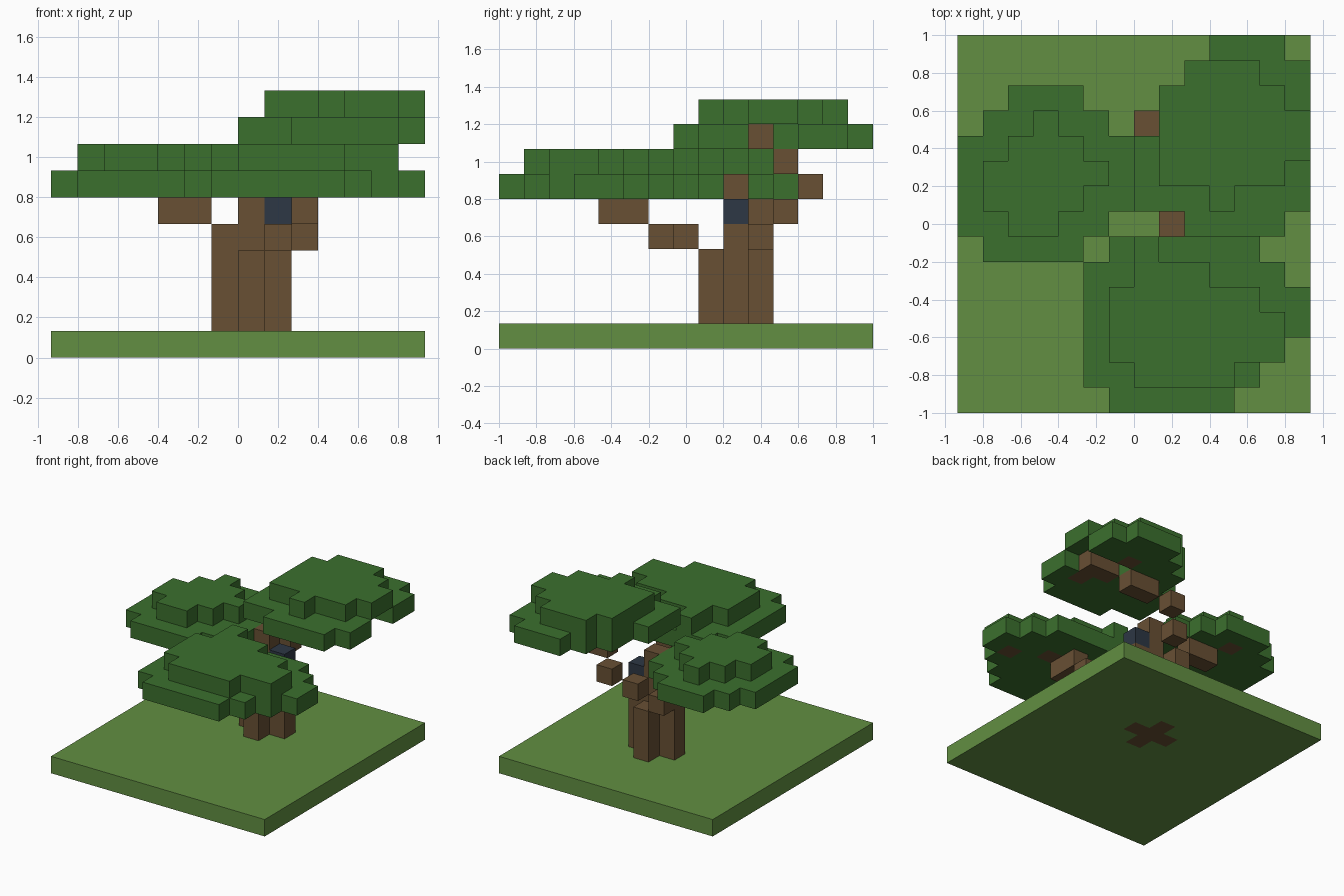
import bpy
import bmesh
from mathutils import Vector

if "Cube" in bpy.data.objects:
    bpy.data.objects.remove(bpy.data.objects["Cube"], do_unlink=True)

UNIT = 2 / 15
NX, NY = 14, 15


def make_material(name, color):
    mat = bpy.data.materials.new(name)
    mat.use_nodes = True
    mat.diffuse_color = (*color, 1)
    mat.node_tree.nodes["Principled BSDF"].inputs["Base Color"].default_value = (*color, 1)
    return mat


grass = make_material("grass green", (0.122, 0.275, 0.054))
leaf = make_material("leaf green", (0.044, 0.162, 0.027))
bark = make_material("bark brown", (0.138, 0.08, 0.034))
slate = make_material("slate blue", (0.026, 0.038, 0.058))


def layer(level, first_row, spans):
    """Cells of one leaf layer: each span is the first and last column of a row."""
    return {(x, first_row + i, level)
            for i, (a, b) in enumerate(spans) for x in range(a, b + 1)}


def column(x, y, top):
    return {(x, y, z) for z in range(top + 1)}


# Trunk: a plus-shaped cluster of columns rooted in the ground
trunk = column(7, 9, 6) | column(6, 9, 4) | column(8, 9, 4) | column(7, 8, 3) | column(7, 10, 3)

# Branches, each a stepped path of blocks ending inside a canopy
front_branch = {(8, 7, 4), (9, 6, 4), (9, 5, 5), (9, 4, 5), (10, 4, 6), (12, 3, 6)}
side_branch = {(6, 10, 4), (5, 10, 5), (4, 10, 5), (3, 11, 6)}
back_branch = {(7, 11, 5), (8, 12, 6), (9, 11, 7), (10, 11, 7),
               (11, 10, 8), (12, 10, 8), (12, 9, 8), (11, 12, 8)}
wood = trunk | front_branch | side_branch | back_branch

# Canopies: a wide lower layer and a smaller one on top
front_canopy = (layer(6, 0, [(6, 10), (5, 11), (5, 12), (5, 13), (5, 13), (5, 12), (6, 11)])
                | layer(7, 1, [(7, 10), (6, 12), (6, 12), (6, 11), (7, 9), (7, 7)])) - wood
side_canopy = (layer(6, 6, [(1, 4), (0, 5), (0, 6), (0, 6), (0, 6), (1, 5), (2, 4)])
               | layer(7, 7, [(2, 3), (1, 4), (1, 5), (2, 4), (3, 3)])) - wood
hollow = {(x, y, 8) for x, y in ((11, 11), (12, 11), (13, 10), (13, 11))}
back_canopy = (layer(8, 7, [(9, 12), (7, 13), (7, 13), (7, 13), (8, 13), (8, 13), (9, 13), (10, 12)])
               | layer(9, 8, [(10, 10), (8, 12), (8, 13), (8, 13), (8, 12), (9, 11)])) - wood - hollow

ground = {(x, y, 0) for x in range(NX) for y in range(NY)} - trunk
perch = {(8, 9, 5)}

parts = {
    "ground": (ground, grass),
    "trunk": (trunk, bark),
    "front_branch": (front_branch, bark),
    "side_branch": (side_branch, bark),
    "back_branch": (back_branch, bark),
    "front_canopy": (front_canopy, leaf),
    "side_canopy": (side_canopy, leaf),
    "back_canopy": (back_canopy, leaf),
    "blue_block": (perch, slate),
}
filled = set().union(*(cells for cells, _ in parts.values()))


def build(name, cells, mat):
    """Join the cells into one mesh that has only the exposed faces."""
    bm = bmesh.new()
    for cell in sorted(cells):
        centre = Vector(cell) + Vector((0.5, 0.5, 0.5)) - Vector((NX / 2, NY / 2, 0))
        for axis in range(3):
            for sign in (-1, 1):
                n = Vector((0, 0, 0))
                n[axis] = sign
                if tuple(int(c + d) for c, d in zip(cell, n)) in filled:
                    continue
                u = Vector((0, 0, 0))
                u[(axis + 1) % 3] = 1
                v = n.cross(u)
                corners = (-u - v, u - v, u + v, v - u)
                bm.faces.new([bm.verts.new((centre + (n + c) / 2) * UNIT) for c in corners])
    bmesh.ops.remove_doubles(bm, verts=bm.verts, dist=0.001)
    mesh = bpy.data.meshes.new(name)
    bm.to_mesh(mesh)
    bm.free()
    mesh.materials.append(mat)
    bpy.context.collection.objects.link(bpy.data.objects.new(name, mesh))


for part, (cells, mat) in parts.items():
    build(part, cells, mat)
